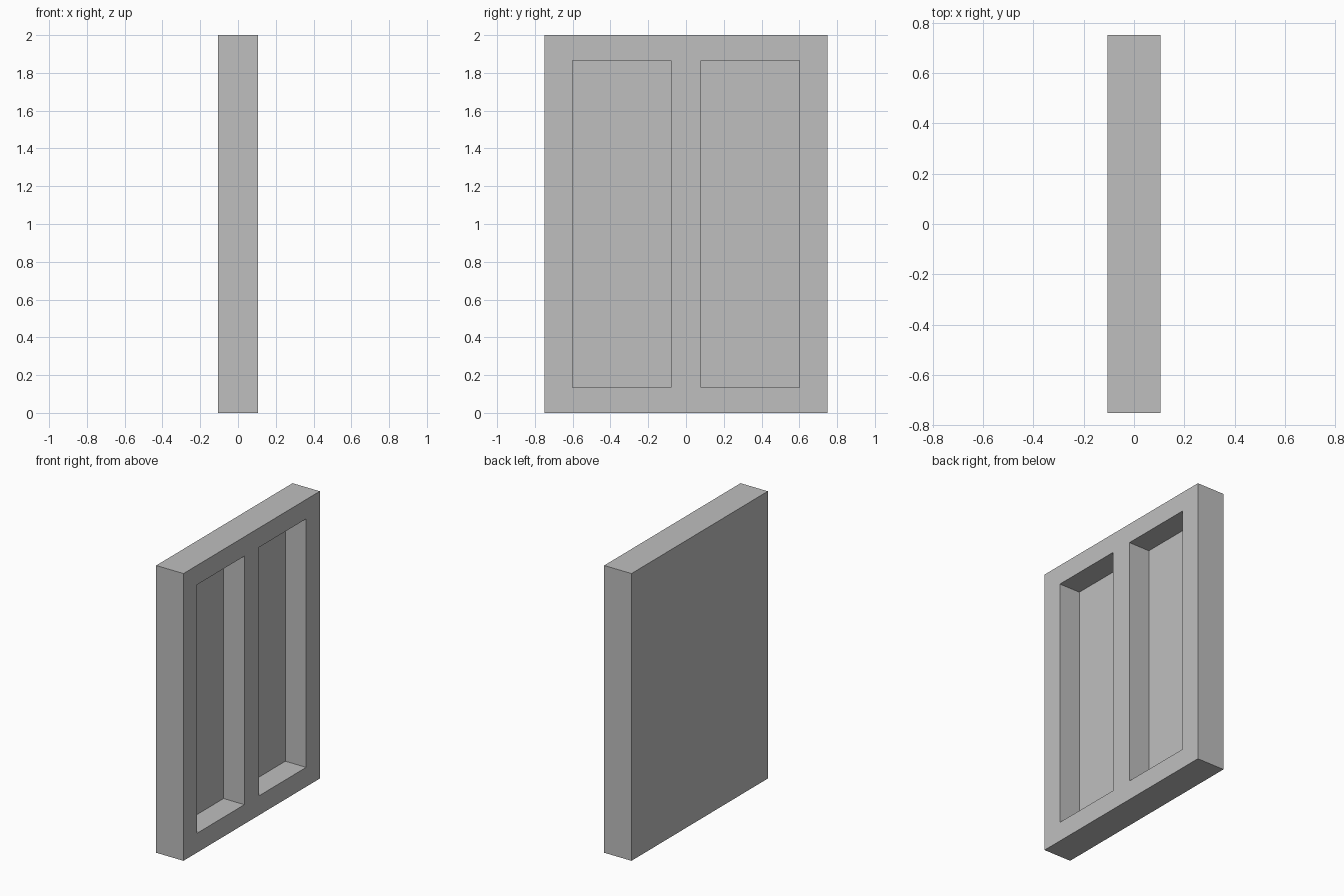
import bpy
import bmesh
from mathutils import Vector, Matrix

default_cube = bpy.data.objects.get("Cube")
if default_cube:
    bpy.data.objects.remove(default_cube, do_unlink=True)

SIZE = Vector((0.21, 1.5, 2.0))
INNER_Y, OUTER_Y = 0.08, 0.60      # side limits of each recess
LOW_Z, HIGH_Z = 0.135, 1.865       # bottom and top of each recess
DEPTH = 0.16

# Plain grey surface
grey = bpy.data.materials.new("plain_grey")
grey.use_nodes = True
colour = (0.52, 0.52, 0.52, 1.0)
grey.diffuse_color = colour
grey.node_tree.nodes["Principled BSDF"].inputs["Base Color"].default_value = colour

# Solid slab standing on the ground
bm = bmesh.new()
bmesh.ops.create_cube(bm, size=1.0)
bmesh.ops.scale(bm, vec=SIZE, verts=bm.verts)
bmesh.ops.translate(bm, vec=(0, 0, SIZE.z / 2), verts=bm.verts)


def open_side_faces():
    bm.normal_update()
    return [f for f in bm.faces if f.normal.x > 0.9]


def cut(point, normal):
    """Split the open side along one line."""
    faces = open_side_faces()
    edges = {e for f in faces for e in f.edges}
    verts = {v for f in faces for v in f.verts}
    bmesh.ops.bisect_plane(bm, geom=faces + list(edges) + list(verts),
                           plane_co=point, plane_no=normal)


for y in (-OUTER_Y, -INNER_Y, INNER_Y, OUTER_Y):
    cut((0, y, 0), (0, 1, 0))
for z in (LOW_Z, HIGH_Z):
    cut((0, 0, z), (0, 0, 1))

# Two tall recesses pushed into the slab
panels = []
for face in open_side_faces():
    c = face.calc_center_median()
    if INNER_Y < abs(c.y) < OUTER_Y and LOW_Z < c.z < HIGH_Z:
        panels.append(face)
result = bmesh.ops.extrude_discrete_faces(bm, faces=panels)
moved = {v for f in result["faces"] for v in f.verts}
bmesh.ops.translate(bm, vec=(-DEPTH, 0, 0), verts=list(moved))
bmesh.ops.recalc_face_normals(bm, faces=bm.faces)

mesh = bpy.data.meshes.new("recessed_panel")
bm.to_mesh(mesh)
bm.free()
mesh.materials.append(grey)
panel = bpy.data.objects.new("recessed_panel", mesh)
bpy.context.collection.objects.link(panel)
